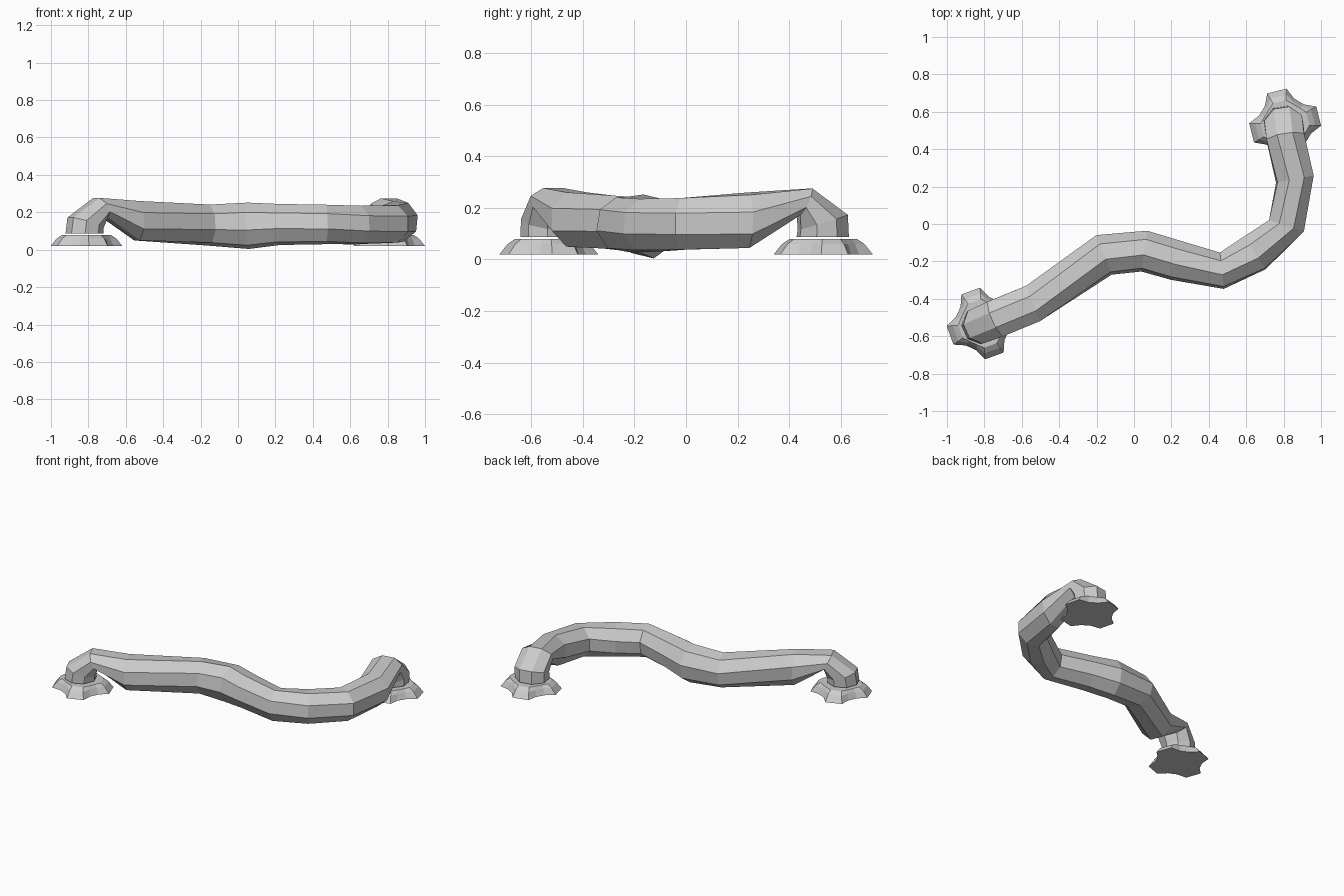
import bpy, bmesh
from math import sin, cos, radians
from mathutils import Vector

if "Cube" in bpy.data.objects:
    bpy.data.objects.remove(bpy.data.objects["Cube"])


def skin(name, rings):
    """Bridge equal-length rings of points and cap both ends."""
    bm = bmesh.new()
    loops = [[bm.verts.new(p) for p in ring] for ring in rings]
    n = len(loops[0])
    for a, b in zip(loops, loops[1:]):
        for i in range(n):
            j = (i + 1) % n
            bm.faces.new((a[i], a[j], b[j], b[i]))
    bm.faces.new(loops[0])
    bm.faces.new(loops[-1])
    bmesh.ops.recalc_face_normals(bm, faces=bm.faces[:])
    mesh = bpy.data.meshes.new(name)
    bm.to_mesh(mesh)
    bm.free()
    obj = bpy.data.objects.new(name, mesh)
    bpy.context.collection.objects.link(obj)
    return obj


def section(x, y, z, heading, pitch, half_w, half_h, roll):
    """Octagonal cross-section square to the given direction."""
    h, p = radians(heading), radians(pitch)
    right = Vector((sin(h), -cos(h), 0))
    up = Vector((-sin(p) * cos(h), -sin(p) * sin(h), cos(p)))
    pts = []
    for i in range(8):
        a = radians(22.5 + 45 * i + roll)
        pts.append(Vector((x, y, z)) + right * half_w * cos(a) + up * half_h * sin(a))
    return pts


# Winding pipe: x, y, z, heading, pitch, half width, half height, roll
path = [
    (-.82, -.54, .088, 24, 90, .102, .102, 0),
    (-.815, -.537, .145, 24, 73, .104, .100, 0),
    (-.735, -.505, .225, 24, 25, .110, .062, 0),
    (-.54, -.425, .155, 21, 0, .110, .114, 0),
    (-.16, -.165, .132, 21, 0, .116, .112, 10),
    (.055, -.145, .128, -8, 0, .112, .126, 12),
    (.22, -.193, .135, -12, 0, .110, .112, 11),
    (.47, -.25, .135, 6, 0, .100, .108, 10),
    (.645, -.155, .132, 34, 0, .110, .108, 5),
    (.815, -.01, .138, 72, 0, .106, .108, 0),
    (.86, .24, .152, 101, 0, .107, .112, -6),
    (.81, .46, .223, 99, -25, .110, .062, 0),
    (.803, .53, .145, 99, -73, .110, .104, 0),
    (.80, .53, .088, 99, -90, .110, .104, 0),
]
skin("winding_pipe", [section(*s) for s in path])


# Four-lobed foot flanges, wide at the floor and stepped in at the top
def flange(name, cx, cy, turn):
    rings = []
    for z, lobe, notch in ((.02, .192, .147), (.06, .160, .130), (.08, .130, .118)):
        ring = []
        for k in range(4):
            for off, r in ((-33, notch), (-16, lobe), (16, lobe), (33, notch)):
                a = radians(turn + 90 * k + off)
                ring.append((cx + r * cos(a), cy + r * sin(a), z))
        rings.append(ring)
    return skin(name, rings)


flange("left_flange", -.81, -.532, 20)
flange("right_flange", .808, .532, 14)
